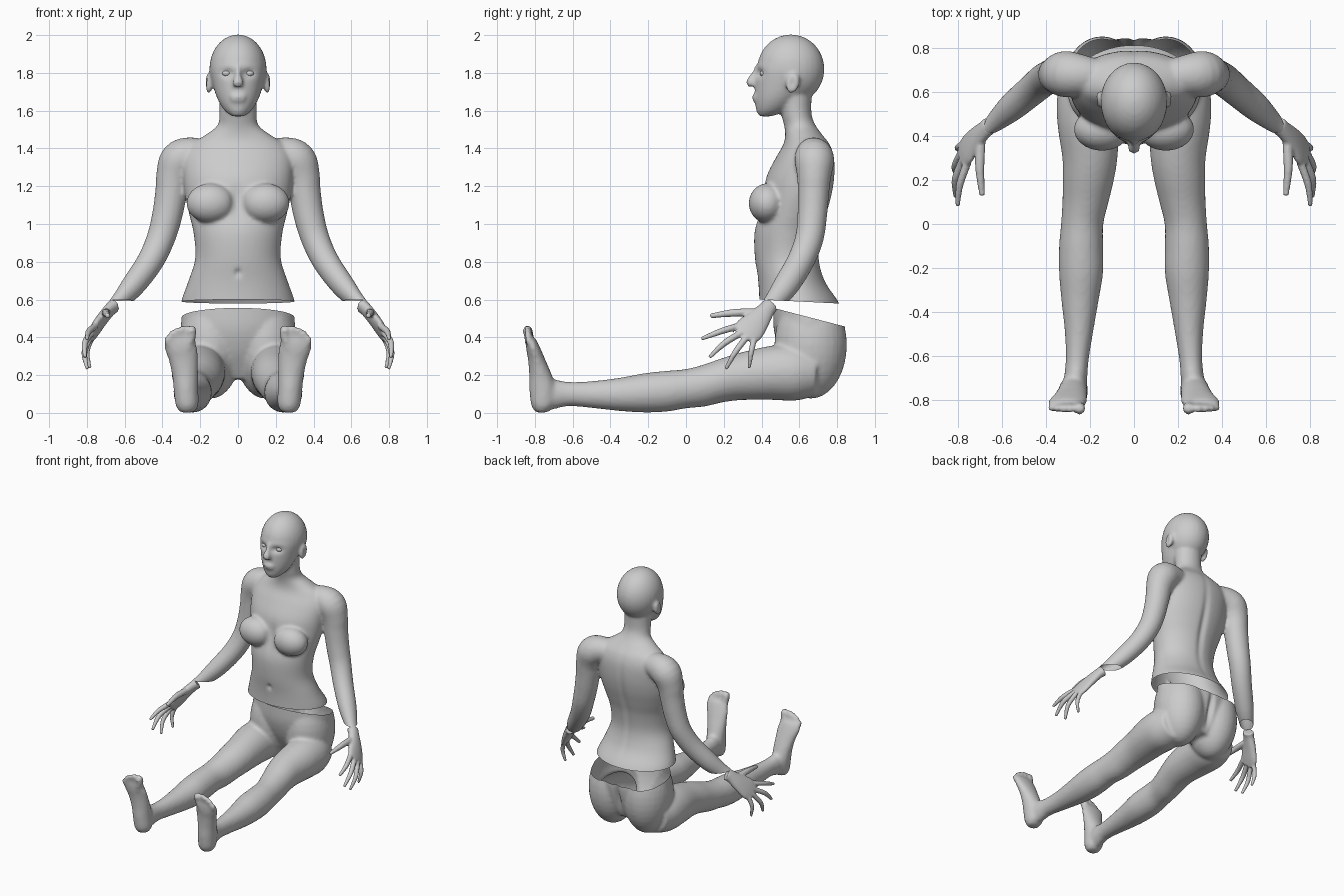
import bpy, bmesh, math
from mathutils import Vector, Matrix

X, Y, Z = Vector((1, 0, 0)), Vector((0, 1, 0)), Vector((0, 0, 1))


def catmull(rows, steps):
    out = []
    for i in range(len(rows) - 1):
        p = [rows[max(i - 1, 0)], rows[i], rows[i + 1], rows[min(i + 2, len(rows) - 1)]]
        for s in range(steps):
            t = s / steps
            out.append([0.5 * (2 * b + (c - a) * t + (2 * a - 5 * b + 4 * c - d) * t * t
                        + (3 * b - a - 3 * c + d) * t ** 3) for a, b, c, d in zip(*p)])
    return out + [list(rows[-1])]


def loft(bm, rows, ref=X, axis=None, n=32, steps=4):
    """Rows are x, y, z, radius along ref, radius across it."""
    rows = catmull(rows, steps)
    rings = []
    for i, (x, y, z, ru, rv) in enumerate(rows):
        a, b = rows[max(i - 1, 0)], rows[min(i + 1, len(rows) - 1)]
        t = axis or (Vector(b[:3]) - Vector(a[:3])).normalized()
        u = (ref - t * ref.dot(t)).normalized()
        v = t.cross(u)
        rings.append([bm.verts.new(Vector((x, y, z)) + u * ru * math.cos(2 * math.pi * k / n)
                      + v * rv * math.sin(2 * math.pi * k / n)) for k in range(n)])
    for r, s in zip(rings, rings[1:]):
        for k in range(n):
            bm.faces.new((r[k], r[(k + 1) % n], s[(k + 1) % n], s[k]))
    bm.faces.new(rings[0][::-1])
    bm.faces.new(rings[-1])


def ball(bm, c, r, tilt=0):
    m = Matrix.Translation(c) @ Matrix.Rotation(tilt, 4, 'X') @ Matrix.Diagonal((*r, 1))
    bmesh.ops.create_uvsphere(bm, u_segments=28, v_segments=18, radius=1, matrix=m)


def mirrored(bm):
    g = bmesh.ops.duplicate(bm, geom=bm.verts[:] + bm.edges[:] + bm.faces[:])['geom']
    bmesh.ops.scale(bm, vec=(-1, 1, 1), verts=[e for e in g if isinstance(e, bmesh.types.BMVert)])


def fuse(name, bm, voxel, smooth, dents=(), cut=None):
    """Blend overlapping parts into one skin, press in dents, cut it open."""
    bmesh.ops.recalc_face_normals(bm, faces=bm.faces[:])
    me = bpy.data.meshes.new(name)
    bm.to_mesh(me)
    ob = bpy.data.objects.new(name, me)
    bpy.context.collection.objects.link(ob)
    rm = ob.modifiers.new('Remesh', 'REMESH')
    rm.mode, rm.voxel_size = 'VOXEL', voxel
    sm = ob.modifiers.new('Smooth', 'SMOOTH')
    sm.factor, sm.iterations = 0.5, smooth
    dg = bpy.context.evaluated_depsgraph_get()
    new = bpy.data.meshes.new_from_object(ob.evaluated_get(dg))
    ob.modifiers.clear()
    ob.data = new
    bm.clear()
    bm.from_mesh(new)
    bm.normal_update()
    for c, r, depth in dents:
        for v in bm.verts:
            d = sum(((v.co[i] - c[i]) / r[i]) ** 2 for i in range(3))
            if d < 6:
                v.co -= v.normal * depth * math.exp(-d)
    if cut:
        bmesh.ops.bisect_plane(bm, geom=bm.verts[:] + bm.edges[:] + bm.faces[:],
                               plane_co=cut[0], plane_no=cut[1], clear_outer=True)
    for f in bm.faces:
        f.smooth = True
    bm.to_mesh(new)
    bm.free()
    return ob


# upper body: arm, breast, ear and eye on one side, then mirrored
bm = bmesh.new()
loft(bm, [(.14, .67, 1.37, .07, .07), (.24, .675, 1.365, .095, .095), (.31, .68, 1.335, .105, .105),
          (.342, .678, 1.25, .092, .09), (.353, .675, 1.17, .085, .083), (.376, .668, 1.04, .08, .078),
          (.41, .652, .92, .075, .075), (.466, .605, .80, .07, .072), (.555, .53, .675, .062, .068),
          (.63, .465, .59, .043, .052), (.675, .43, .55, .033, .045)], ref=Vector((1, .3, .3)))
ball(bm, (.145, .43, 1.11), (.128, .098, .105))
ball(bm, (.155, .565, 1.745), (.02, .036, .055), -.25)
mirrored(bm)

# torso and neck
prof = [(.54, .305, .385, .83), (.60, .298, .388, .80), (.70, .262, .382, .735), (.82, .226, .365, .705),
        (.95, .235, .362, .718), (1.05, .258, .385, .745), (1.15, .28, .405, .772), (1.25, .29, .425, .787),
        (1.35, .29, .475, .785), (1.42, .25, .515, .763), (1.47, .175, .525, .725), (1.52, .11, .52, .688),
        (1.58, .098, .505, .665), (1.68, .10, .49, .665)]
loft(bm, [(0, (f + b) / 2, z, w, (b - f) / 2) for z, w, f, b in prof], axis=Z, n=48)

# head
ball(bm, (0, .555, 1.82), (.152, .178, .183))
loft(bm, [(0, .42, 1.57, .03, .032), (0, .452, 1.60, .07, .08), (0, .485, 1.66, .108, .12),
          (0, .52, 1.74, .134, .155), (0, .54, 1.83, .147, .168), (0, .55, 1.90, .13, .15)], axis=Z)
loft(bm, [(0, .378, 1.83, .013, .015), (0, .36, 1.79, .017, .018), (0, .342, 1.752, .027, .024),
          (0, .352, 1.733, .026, .018)], steps=5)
ball(bm, (0, .369, 1.676), (.042, .02, .012))
ball(bm, (0, .371, 1.656), (.038, .02, .012))
ball(bm, (0, .392, 1.607), (.035, .022, .022))

dents = [((s * .06, .375, 1.80), (.035, .05, .022), .02) for s in (-1, 1)]
dents += [((s * .065, .56, 1.745), (.001, .001, .001), 0) for s in (-1, 1)]
dents += [((s * .178, .56, 1.745), (.02, .016, .03), .012) for s in (-1, 1)]
dents += [((0, .74, 1.05), (.025, .1, .28), .014), ((0, .37, .74), (.016, .04, .02), .014),
          ((0, .40, 1.12), (.03, .1, .09), .012)]
fuse('upper_body', bm, .011, 5, dents, ((0, .39, .60), (0, -.05, -1)))

# eyeballs
bm = bmesh.new()
for s in (-1, 1):
    ball(bm, (s * .061, .412, 1.797), (.024, .022, .017))
fuse('eyes', bm, .005, 1)

# hands: flat palm and spread fingers
bm = bmesh.new()
wide = Vector((.02, .12, -.09))
loft(bm, [(.655, .447, .568, .044, .036), (.68, .425, .545, .046, .032), (.72, .385, .495, .062, .03),
          (.755, .34, .445, .078, .027), (.778, .305, .41, .07, .021)], ref=wide)
fingers = [((.695, .39, .53), (.70, .26, .53), (.69, .14, .515), .021),
           ((.755, .28, .46), (.79, .18, .43), (.80, .09, .395), .017),
           ((.775, .295, .425), (.81, .205, .37), (.81, .13, .30), .017),
           ((.785, .32, .40), (.813, .26, .32), (.80, .215, .24), .016),
           ((.78, .36, .39), (.80, .345, .32), (.785, .335, .245), .015)]
for a, b, c, r in fingers:
    loft(bm, [(*a, r * 1.1, r * 1.1), (*b, r, r), (*c, r * .65, r * .65)], ref=wide, n=14, steps=6)
    ball(bm, c, (r * .68,) * 3)
mirrored(bm)
fuse('hands', bm, .007, 3)

# lower body: leg, foot, toes and buttock on one side, then mirrored
bm = bmesh.new()
leg = [(.19, .69, .215, .125, .125), (.205, .58, .213, .143, .148), (.207, .45, .212, .14, .143),
       (.20, .30, .195, .125, .127), (.207, .20, .175, .116, .118), (.22, .10, .146, .105, .112),
       (.235, 0, .128, .096, .104), (.24, -.10, .115, .10, .108), (.24, -.22, .106, .10, .104),
       (.245, -.35, .098, .084, .088), (.25, -.50, .097, .063, .071), (.258, -.62, .10, .052, .064),
       (.265, -.70, .098, .053, .078), (.27, -.76, .09, .055, .075)]
loft(bm, leg, axis=Y)
loft(bm, [(.27, -.765, .002, .035, .03), (.27, -.757, .04, .06, .062), (.275, -.757, .12, .065, .072),
          (.28, -.77, .20, .069, .06), (.29, -.79, .28, .077, .046), (.302, -.808, .34, .087, .038),
          (.306, -.82, .385, .08, .028), (.306, -.825, .40, .065, .018)], axis=Z)
for x, z, r in [(.247, .435, .027), (.290, .445, .019), (.322, .435, .018), (.350, .418, .017), (.375, .393, .016)]:
    loft(bm, [(x * .6 + .12, -.82, .34, r, r), (x, -.832, z - r, r * .95, r), (x, -.838, z, r, r)], n=14)
    ball(bm, (x, -.838, z), (r * 1.05, r, r * 1.1))
ball(bm, (.145, .66, .36), (.168, .192, .285))
mirrored(bm)

# pelvis
loft(bm, [(0, .665, .18, .12, .09), (0, .665, .24, .22, .125), (0, .66, .33, .285, .165),
          (0, .655, .44, .302, .19), (0, .65, .55, .295, .188), (0, .65, .64, .285, .185)], axis=Z, n=48)
dents = [((0, .84, .33), (.02, .08, .12), .03)]
fuse('lower_body', bm, .012, 5, dents, ((0, .465, .555), (0, .26, 1)))
